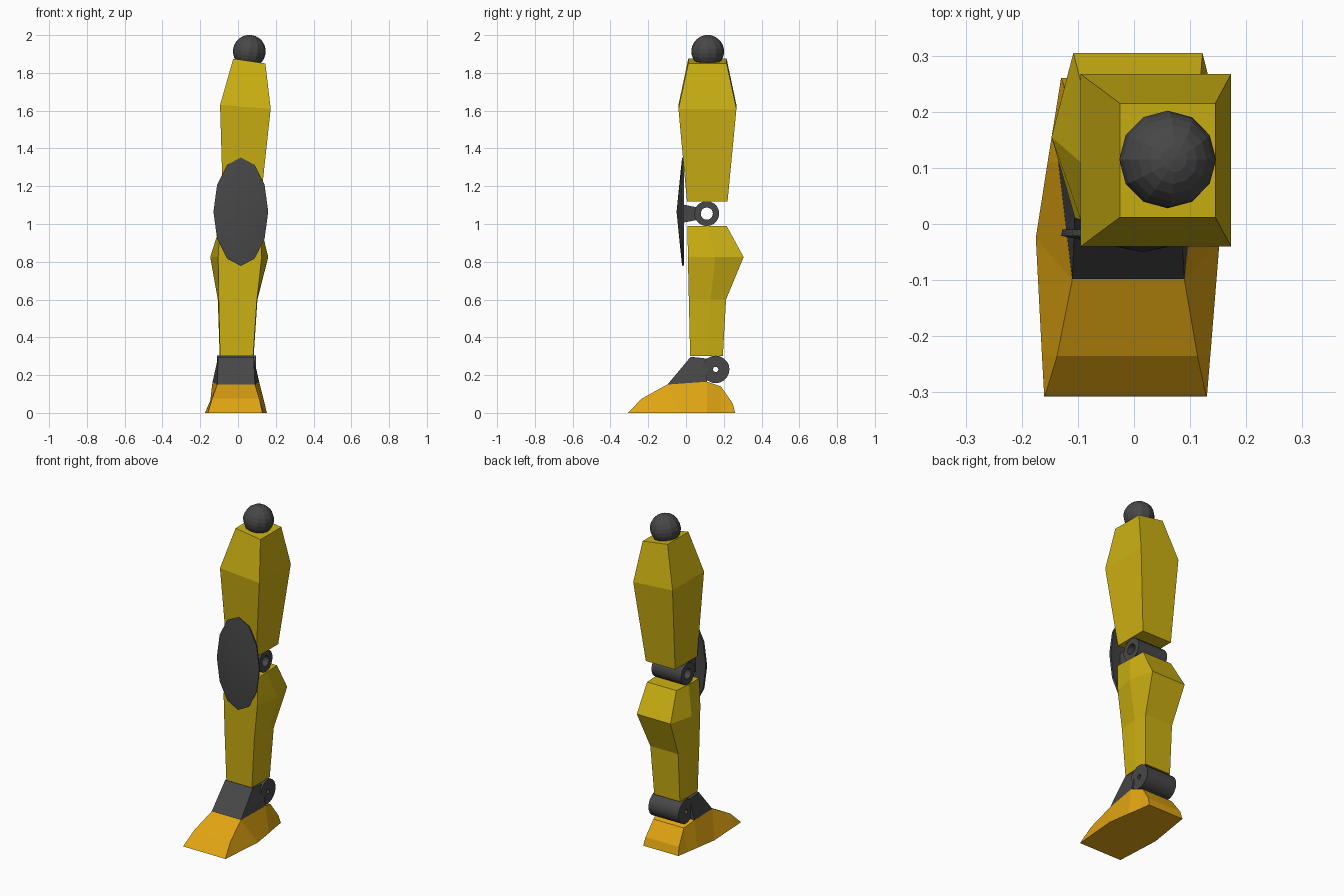
import bpy, bmesh, math
from mathutils import Matrix

if "Cube" in bpy.data.objects:
    bpy.data.objects.remove(bpy.data.objects["Cube"])


def material(name, rgb):
    m = bpy.data.materials.new(name)
    m.diffuse_color = (*rgb, 1)
    m.use_nodes = True
    m.node_tree.nodes["Principled BSDF"].inputs["Base Color"].default_value = m.diffuse_color
    return m


YELLOW = material("yellow", (0.61, 0.44, 0.006))
ORANGE = material("orange", (0.76, 0.38, 0.006))
GREY = material("dark grey", (0.064, 0.064, 0.064))


def finish(bm, name, mat, smooth=0):
    bmesh.ops.recalc_face_normals(bm, faces=bm.faces)
    me = bpy.data.meshes.new(name)
    bm.to_mesh(me)
    bm.free()
    me.materials.append(mat)
    ob = bpy.data.objects.new(name, me)
    bpy.context.collection.objects.link(ob)
    if smooth:
        bpy.ops.object.select_all(action='DESELECT')
        ob.select_set(True)
        bpy.context.view_layer.objects.active = ob
        bpy.ops.object.shade_smooth_by_angle(angle=math.radians(smooth))
    return ob


def loft(name, rings, mat, smooth=0):
    """Skin closed rings of equal point count and cap both ends."""
    bm = bmesh.new()
    loops = [[bm.verts.new(p) for p in r] for r in rings]
    n = len(loops[0])
    for a, b in zip(loops, loops[1:]):
        for i in range(n):
            j = (i + 1) % n
            bm.faces.new((a[i], a[j], b[j], b[i]))
    bm.faces.new(loops[0])
    bm.faces.new(loops[-1])
    return finish(bm, name, mat, smooth)


def box_ring(x0, x1, y0, y1, zl, zr):
    return [(x0, y0, zl), (x1, y0, zr), (x1, y1, zr), (x0, y1, zl)]


def tube(name, x0, x1, y, z, outer, inner, mat, n=20):
    """Hinge barrel along x with a hole through it."""
    bm = bmesh.new()
    loops = []
    for x, r in ((x0, outer), (x1, outer), (x1, inner), (x0, inner)):
        loops.append([bm.verts.new((x, y + r * math.cos(2 * math.pi * i / n),
                                    z + r * math.sin(2 * math.pi * i / n))) for i in range(n)])
    for k in range(4):
        a, b = loops[k], loops[(k + 1) % 4]
        for i in range(n):
            j = (i + 1) % n
            bm.faces.new((a[i], a[j], b[j], b[i]))
    return finish(bm, name, mat, 35)


# Hip ball, tilted to sit square on the thigh
bm = bmesh.new()
bmesh.ops.create_uvsphere(bm, u_segments=12, v_segments=12, radius=0.087)
bm.transform(Matrix.Translation((0.06, 0.115, 1.914)) @ Matrix.Rotation(math.radians(8), 4, 'Y'))
finish(bm, "hip_ball", GREY)

# Thigh
loft("thigh", [
    box_ring(-0.08, 0.12, 0.005, 0.22, 1.12, 1.12),
    box_ring(-0.095, 0.173, -0.04, 0.267, 1.63, 1.61),
    box_ring(-0.025, 0.145, 0.012, 0.215, 1.875, 1.85)], YELLOW)

# Shin: front, bulging side and calf corners at each height
shin = []
for z, (f0, f1, yf), (m0, m1, ym), (b0, b1, yb) in (
        (0.30, (-0.095, 0.08, 0.022), (-0.097, 0.083, 0.11), (-0.095, 0.08, 0.195)),
        (0.60, (-0.102, 0.10, 0.015), (-0.107, 0.103, 0.13), (-0.095, 0.095, 0.212)),
        (0.825, (-0.105, 0.125, 0.01), (-0.147, 0.16, 0.155), (-0.108, 0.122, 0.305)),
        (0.99, (-0.095, 0.125, 0.008), (-0.095, 0.12, 0.11), (-0.085, 0.115, 0.215))):
    shin.append([(f0, yf, z), (f1, yf, z), (m1, ym, z), (b1, yb, z), (b0, yb, z), (m0, ym, z)])
loft("shin", shin, YELLOW)

# Knee guard: twelve-sided shallow dome of even thickness
bm = bmesh.new()
N = 12
rims = []
for y, s in ((-0.021, 1.0), (-0.010, 0.985)):
    rims.append([bm.verts.new((0.015 + 0.145 * s * math.sin(2 * math.pi * i / N), y,
                               1.065 + 0.287 * s * math.cos(2 * math.pi * i / N))) for i in range(N)])
tips = [bm.verts.new((0.015, y, 1.065)) for y in (-0.05, -0.034)]
for i in range(N):
    j = (i + 1) % N
    bm.faces.new((rims[0][i], rims[0][j], rims[1][j], rims[1][i]))
    for rim, tip in zip(rims, tips):
        bm.faces.new((rim[i], rim[j], tip))
finish(bm, "knee_guard", GREY, 35)

# Knee bracket and hinge
loft("knee_bracket", [
    [(x, y, z) for x, z in ((-0.05, 1.055 - h), (0.08, 1.055 - h), (0.08, 1.055 + h), (-0.05, 1.055 + h))]
    for y, h in ((-0.035, 0.05), (0.0, 0.045), (0.06, 0.033))], GREY)
tube("knee_hinge", -0.09, 0.112, 0.11, 1.055, 0.066, 0.032, GREY)

# Ankle block and hinge
loft("ankle_block", [
    [(-0.11, -0.10, 0.148), (0.09, -0.10, 0.148), (0.112, 0.11, 0.163), (-0.135, 0.11, 0.163)],
    [(-0.105, 0.025, 0.297), (0.083, 0.025, 0.297), (0.085, 0.115, 0.287), (-0.105, 0.115, 0.287)]], GREY)
tube("ankle_hinge", -0.11, 0.095, 0.157, 0.23, 0.073, 0.014, GREY)

# Foot: cross-sections from toe to heel (top y, z, x range, then sole y, x range)
foot = []
for yt, zt, t0, t1, ys, s0, s1 in (
        (-0.304, 0.004, -0.158, 0.128, -0.307, -0.16, 0.13),
        (-0.235, 0.075, -0.137, 0.113, -0.235, -0.164, 0.136),
        (-0.10, 0.15, -0.11, 0.09, -0.025, -0.175, 0.153),
        (0.11, 0.165, -0.135, 0.112, 0.11, -0.154, 0.133),
        (0.185, 0.14, -0.115, 0.092, 0.185, -0.142, 0.12),
        (0.247, 0.05, -0.125, 0.103, 0.26, -0.13, 0.11)):
    foot.append([(s0, ys, 0), (s1, ys, 0), (t1, yt, zt), (t0, yt, zt)])
loft("foot", foot, ORANGE)
